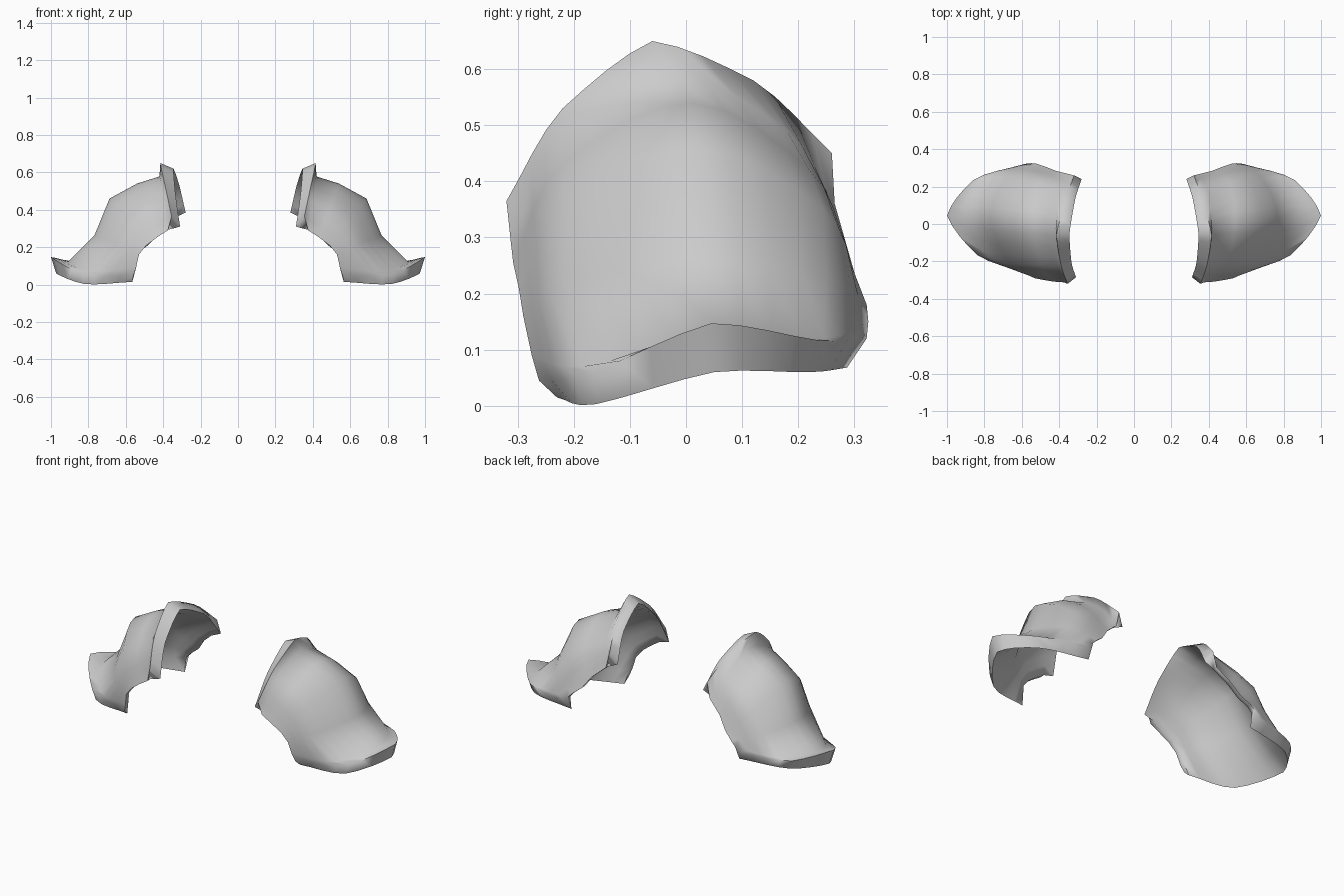
import bpy, bmesh
from mathutils import Vector

if "Cube" in bpy.data.objects:
    bpy.data.objects.remove(bpy.data.objects["Cube"])

SEG = 4  # subdivisions between the key points of each arch

# Arches from collar to outer lip: front end, front side, crest, back side, back end
ARCHES = [
    [(.31, -.285, .31), (.335, -.20, .49), (.345, -.05, .62), (.315, .13, .535), (.28, .24, .385)],  # collar inner lip
    [(.355, -.32, .365), (.39, -.22, .53), (.415, -.06, .65), (.37, .12, .58), (.32, .26, .45)],     # collar edge
    [(.375, -.312, .29), (.41, -.22, .485), (.42, -.01, .578), (.395, .18, .49), (.34, .265, .36)],  # collar valley
    [(.43, -.308, .255), (.50, -.22, .43), (.54, .01, .54), (.51, .22, .42), (.42, .285, .29)],
    [(.49, -.298, .21), (.60, -.215, .36), (.687, .02, .46), (.61, .245, .35), (.47, .305, .22)],    # shoulder crest
    [(.53, -.29, .16), (.66, -.215, .22), (.768, .03, .262), (.68, .25, .23), (.52, .322, .18)],
    [(.545, -.275, .09), (.77, -.185, .07), (.91, .04, .122), (.80, .245, .12), (.55, .325, .15)],   # lip valley
    [(.56, -.262, .045), (.84, -.165, .06), (1.0, .045, .147), (.86, .235, .117), (.58, .322, .12)],  # outer lip edge
    [(.565, -.23, .015), (.82, -.16, .003), (.972, .05, .06), (.84, .22, .06), (.55, .287, .068)],   # lip underside
]
STRAIGHTEN = {0: .5, 1: .5, 7: .45, 8: .3}  # rim arches that come to a point at the crest


def smooth_arch(keys, straighten):
    """Catmull-Rom curve through the key points, straightened beside a peaked crest."""
    k = [Vector(p) for p in keys]
    k = [2 * k[0] - k[1]] + k + [2 * k[-1] - k[-2]]
    out = []
    for i in range(1, len(k) - 2):
        a, b, c, d = k[i - 1:i + 3]
        for s in range(SEG):
            t = s / SEG
            p = .5 * (2 * b + (c - a) * t + (2 * a - 5 * b + 4 * c - d) * t * t
                      + (3 * b - a - 3 * c + d) * t ** 3)
            if i in (2, 3):
                p = p.lerp(b.lerp(c, t), straighten)
            out.append(p)
    return out + [k[-2]]


def quad(bm, *verts):
    unique = list(dict.fromkeys(verts))
    if len(unique) > 2:
        bm.faces.new(unique)


def build_pad(name, side, material):
    bm = bmesh.new()
    curves = [smooth_arch(a, STRAIGHTEN.get(i, 0)) for i, a in enumerate(ARCHES)]
    place = lambda p: bm.verts.new((p.x * side, p.y, p.z))
    outer = [[place(p) for p in c] for c in curves]
    # Inner shell joins both lips directly
    inner = []
    for i, c in enumerate(curves):
        if i < 2:
            inner.append(outer[0])
        elif i > 6:
            inner.append(outer[8])
        else:
            mid = (c[0] + c[-1]) / 2
            inner.append([place(mid + (p - mid) * .91) for p in c])
    for i in range(len(curves) - 1):
        for rows in (outer, inner):
            if rows is inner and rows[i] is rows[i + 1]:
                continue
            for j in range(len(curves[0]) - 1):
                quad(bm, rows[i][j], rows[i + 1][j], rows[i + 1][j + 1], rows[i][j + 1])
        for j in (0, -1):  # front and back edge strips
            quad(bm, outer[i][j], outer[i + 1][j], inner[i + 1][j], inner[i][j])
    bmesh.ops.recalc_face_normals(bm, faces=bm.faces)
    mesh = bpy.data.meshes.new(name)
    bm.to_mesh(mesh)
    bm.free()
    mesh.materials.append(material)
    obj = bpy.data.objects.new(name, mesh)
    bpy.context.collection.objects.link(obj)
    bpy.context.view_layer.objects.active = obj
    obj.select_set(True)
    bpy.ops.object.shade_smooth_by_angle(angle=1.4)
    obj.select_set(False)


grey = bpy.data.materials.new("plain grey")
grey.diffuse_color = (.6, .6, .6, 1)
grey.use_nodes = True
grey.node_tree.nodes["Principled BSDF"].inputs["Base Color"].default_value = grey.diffuse_color
build_pad("right_shoulder_pad", 1, grey)
build_pad("left_shoulder_pad", -1, grey)
